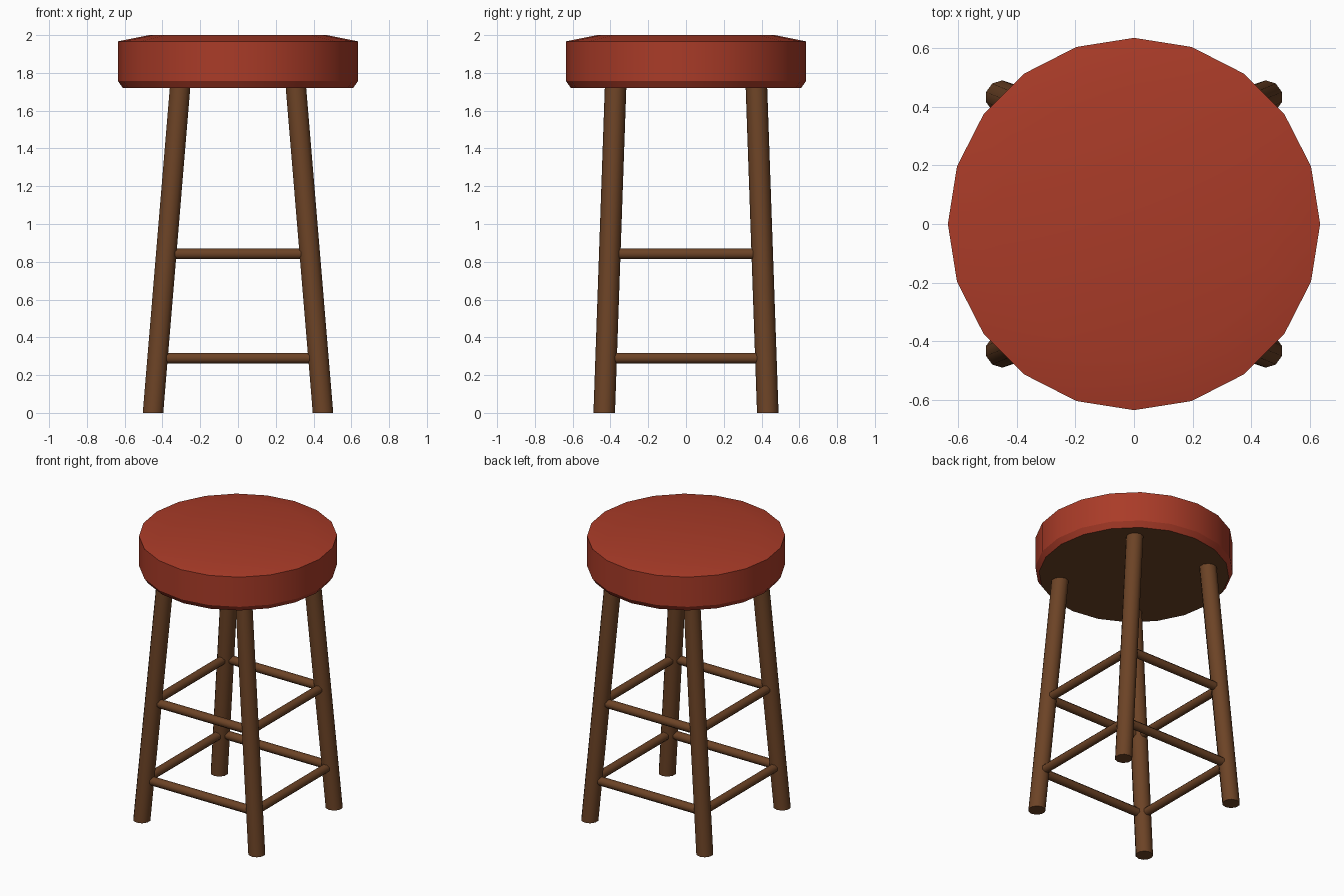
import bpy, bmesh, math
from mathutils import Vector

if "Cube" in bpy.data.objects:
    bpy.data.objects.remove(bpy.data.objects["Cube"])


def material(name, rgb):
    m = bpy.data.materials.new(name)
    m.diffuse_color = (*rgb, 1.0)
    m.use_nodes = True
    m.node_tree.nodes["Principled BSDF"].inputs["Base Color"].default_value = m.diffuse_color
    return m


RED = material("red cushion", (0.40, 0.044, 0.021))
WOOD = material("brown wood", (0.150, 0.056, 0.019))


def smooth(obj, angle):
    bpy.ops.object.select_all(action='DESELECT')
    obj.select_set(True)
    bpy.context.view_layer.objects.active = obj
    bpy.ops.object.shade_smooth_by_angle(angle=math.radians(angle))


def rod(name, a, b, radius, sides):
    """Round bar from a to b; the end rings stay level when it is a leg."""
    a, b = Vector(a), Vector(b)
    d = b - a
    upright = abs(d.z) > 0.5
    u = Vector((1, 0, 0)) if upright else d.cross(Vector((0, 0, 1))).normalized()
    v = Vector((0, 1, 0)) if upright else d.cross(u).normalized()
    bm = bmesh.new()
    rings = []
    for p in (a, b):
        rings.append([bm.verts.new(p + radius * (u * math.cos(t) + v * math.sin(t)))
                      for t in (math.tau * (i + 0.5) / sides for i in range(sides))])
    for i in range(sides):
        j = (i + 1) % sides
        bm.faces.new((rings[0][i], rings[0][j], rings[1][j], rings[1][i]))
    for r in rings:
        bm.faces.new(r)
    bmesh.ops.recalc_face_normals(bm, faces=bm.faces)
    mesh = bpy.data.meshes.new(name)
    bm.to_mesh(mesh)
    bm.free()
    mesh.materials.append(WOOD)
    obj = bpy.data.objects.new(name, mesh)
    bpy.context.collection.objects.link(obj)
    smooth(obj, 50)


# Seat: 20-sided lathe of (radius, height), red with a wooden underside
profile = [(0.61, 1.72), (0.635, 1.757), (0.635, 1.967), (0.47, 2.0)]
N = 20
bm = bmesh.new()
rings = [[bm.verts.new((r * math.cos(math.tau * i / N), r * math.sin(math.tau * i / N), z))
          for i in range(N)] for r, z in profile]
for lo, hi in zip(rings, rings[1:]):
    for i in range(N):
        j = (i + 1) % N
        bm.faces.new((lo[i], lo[j], hi[j], hi[i]))
bm.faces.new(rings[0])
bm.faces.new(rings[-1])
bmesh.ops.recalc_face_normals(bm, faces=bm.faces)
for f in bm.faces:
    f.material_index = 1 if f.normal.z < -0.9 else 0
mesh = bpy.data.meshes.new("seat")
bm.to_mesh(mesh)
bm.free()
mesh.materials.append(RED)
mesh.materials.append(WOOD)
seat = bpy.data.objects.new("seat", mesh)
bpy.context.collection.objects.link(seat)
smooth(seat, 30)


# Legs: splayed, meeting the underside of the seat
def leg_point(sx, sy, z):
    t = z / 1.72
    return (sx * (0.45 - 0.143 * t), sy * (0.433 - 0.06 * t), z)


corners = {"front_left": (-1, -1), "front_right": (1, -1),
           "back_right": (1, 1), "back_left": (-1, 1)}
for name, (sx, sy) in corners.items():
    rod(name + "_leg", leg_point(sx, sy, 0), leg_point(sx, sy, 1.74), 0.057, 10)

# Rungs: two levels joining neighbouring legs
ring = list(corners.values())
sides = ["front", "right", "back", "left"]
for level, z in (("lower", 0.29), ("upper", 0.842)):
    for i, side in enumerate(sides):
        rod(f"{level}_{side}_rung", leg_point(*ring[i], z),
            leg_point(*ring[(i + 1) % 4], z), 0.03, 8)
